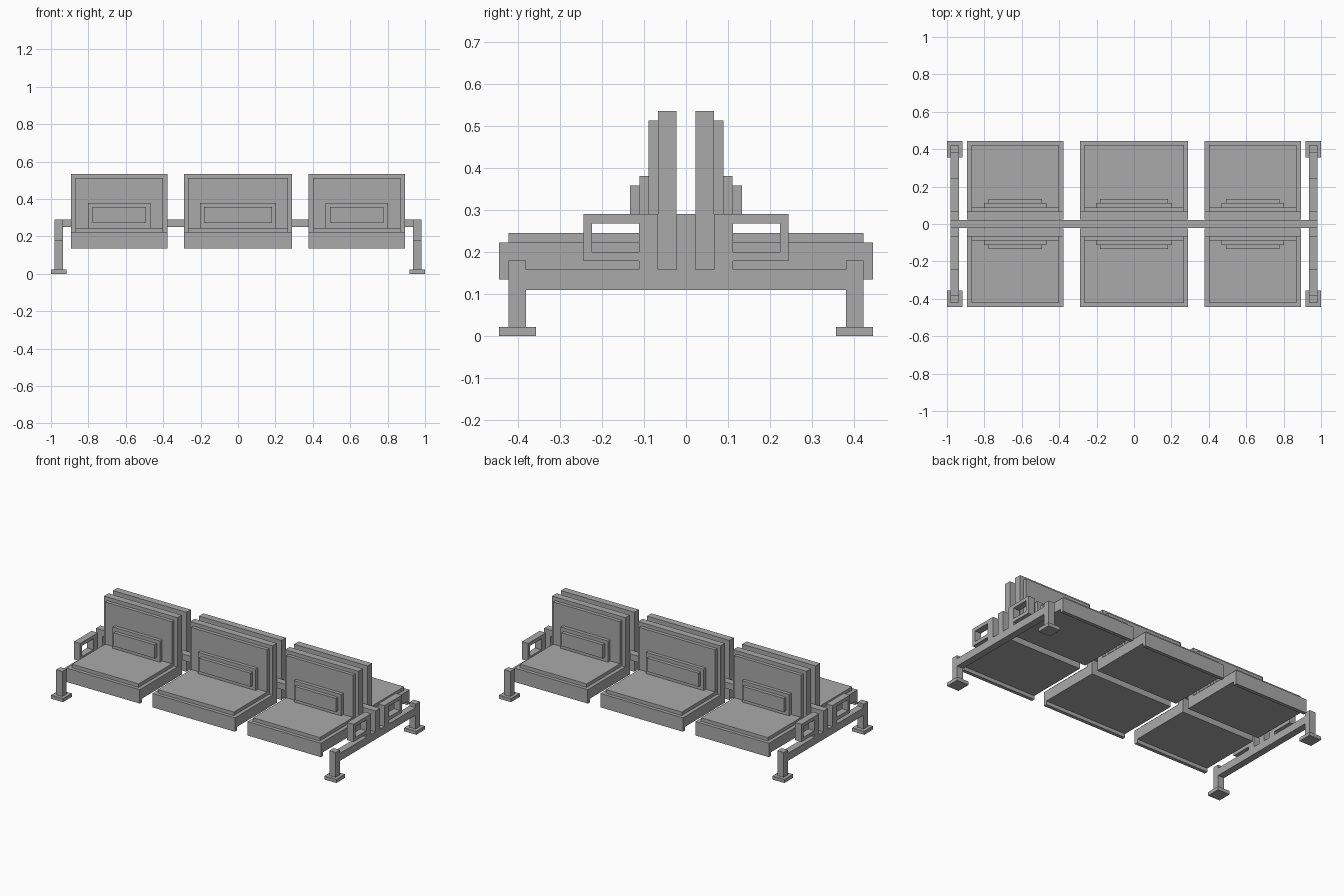
import bpy
import bmesh

cube = bpy.data.objects.get("Cube")
if cube:
    bpy.data.objects.remove(cube, do_unlink=True)

grey = bpy.data.materials.new("plain_grey")
grey.use_nodes = True
grey.diffuse_color = (0.4, 0.4, 0.4, 1)
grey.node_tree.nodes["Principled BSDF"].inputs["Base Color"].default_value = grey.diffuse_color


def extrude_x(name, profile, x0, x1, side=1):
    """Extrude a (y, z) outline from x0 to x1; side=-1 flips it front to back."""
    bm = bmesh.new()
    face = bm.faces.new([bm.verts.new((x0, y * side, z)) for y, z in profile])
    grown = bmesh.ops.extrude_face_region(bm, geom=[face])["geom"]
    moved = [v for v in grown if isinstance(v, bmesh.types.BMVert)]
    bmesh.ops.translate(bm, verts=moved, vec=(x1 - x0, 0, 0))
    bmesh.ops.recalc_face_normals(bm, faces=bm.faces)
    mesh = bpy.data.meshes.new(name)
    bm.to_mesh(mesh)
    bm.free()
    mesh.materials.append(grey)
    obj = bpy.data.objects.new(name, mesh)
    bpy.context.collection.objects.link(obj)
    return obj


def box(name, x0, x1, y0, y1, z0, z1, side=1):
    return extrude_x(name, [(y0, z0), (y1, z0), (y1, z1), (y0, z1)], x0, x1, side)


# Outlines of the end frame (half), armrest and seat shell
half_frame = [(0.38, 0.11), (0.38, 0.02), (0.422, 0.02), (0.422, 0.18), (0.38, 0.18),
              (0.38, 0.158), (0.112, 0.158), (0.112, 0.29), (0.066, 0.29),
              (0.066, 0.158), (0.022, 0.158), (0.022, 0.29)]
frame = half_frame + [(-y, z) for y, z in reversed(half_frame)]
armrest = [(0.112, 0.178), (0.244, 0.178), (0.244, 0.29), (0.112, 0.29),
           (0.112, 0.268), (0.223, 0.268), (0.223, 0.2), (0.112, 0.2)]
shell = [(0.023, 0.158), (0.422, 0.158), (0.422, 0.135), (0.444, 0.135),
         (0.444, 0.223), (0.067, 0.223), (0.067, 0.535), (0.023, 0.535)]

# End frames with armrests and feet
for end, cx in (("right", -0.958), ("left", 0.958)):
    extrude_x(f"{end}_end_frame", frame, cx - 0.022, cx + 0.022)
    for row, side in (("front", -1), ("back", 1)):
        extrude_x(f"{end}_{row}_armrest", armrest, cx - 0.022, cx + 0.022, side)
        box(f"{end}_{row}_foot", cx - 0.042, cx + 0.042, 0.356, 0.444, 0, 0.022, side)

# Long beam joining the end frames
box("center_beam", -0.936, 0.936, -0.022, 0.022, 0.25, 0.29)

# Back-to-back seats: name, centre, half widths of shell and of the two pillow steps
seats = (("right", -0.635, 0.257, 0.166, 0.144),
         ("middle", 0.0, 0.289, 0.202, 0.181),
         ("left", 0.635, 0.257, 0.166, 0.144))
for place, cx, half, pad, inner in seats:
    for row, side in (("front", -1), ("back", 1)):
        name = f"{place}_{row}"
        inset = half - 0.023
        extrude_x(f"{name}_seat_shell", shell, cx - half, cx + half, side)
        box(f"{name}_seat_cushion", cx - inset, cx + inset, 0.089, 0.422, 0.223, 0.245, side)
        box(f"{name}_back_cushion", cx - inset, cx + inset, 0.067, 0.089, 0.223, 0.512, side)
        box(f"{name}_lumbar_pad", cx - pad, cx + pad, 0.089, 0.111, 0.245, 0.38, side)
        box(f"{name}_lumbar_panel", cx - inner, cx + inner, 0.111, 0.133, 0.272, 0.358, side)
